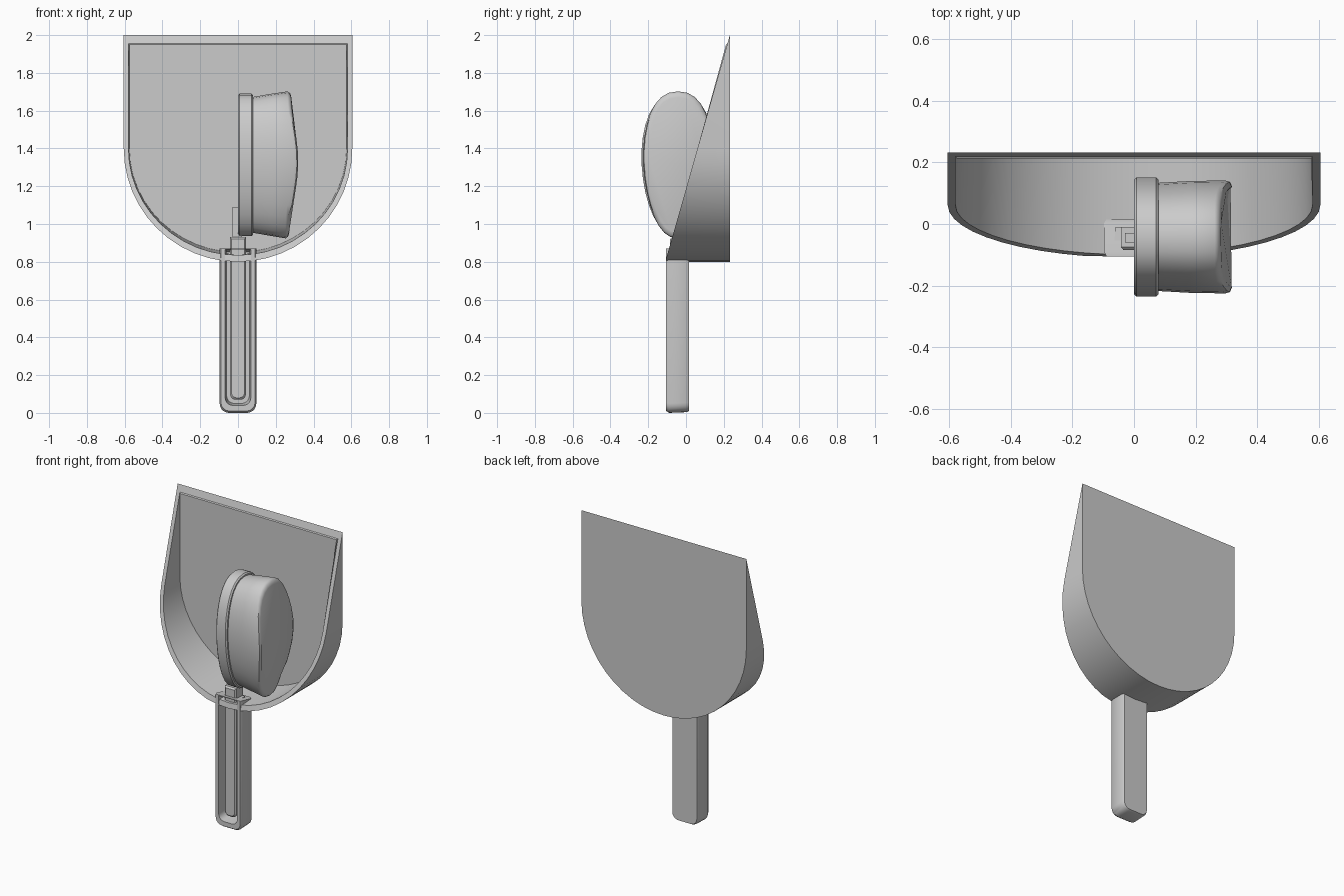
import bpy, bmesh
from math import sin, cos, pi, radians

if "Cube" in bpy.data.objects:
    bpy.data.objects.remove(bpy.data.objects["Cube"])


def loft(name, rings, angle=35):
    """Bridge equal-length rings of points and cap both ends."""
    bm = bmesh.new()
    loops = [[bm.verts.new(p) for p in r] for r in rings]
    for a, b in zip(loops, loops[1:]):
        n = len(a)
        for i in range(n):
            j = (i + 1) % n
            bm.faces.new((a[i], a[j], b[j], b[i]))
    bm.faces.new(loops[0][::-1])
    bm.faces.new(loops[-1])
    bmesh.ops.recalc_face_normals(bm, faces=bm.faces)
    me = bpy.data.meshes.new(name)
    bm.to_mesh(me)
    bm.free()
    ob = bpy.data.objects.new(name, me)
    bpy.context.collection.objects.link(ob)
    bpy.ops.object.select_all(action='DESELECT')
    ob.select_set(True)
    bpy.context.view_layer.objects.active = ob
    bpy.ops.object.shade_smooth_by_angle(angle=radians(angle))
    return ob


def shovel(rx, rz, top, y=None):
    """U-shaped outline; without y it lies on the sloping front plane."""
    pts = [(rx, top)]
    for i in range(25):
        t = pi * i / 24
        pts.append((rx * cos(t), 1.4 - rz * sin(t)))
    pts.append((-rx, top))
    return [(x, max(-0.105, 0.232 - 0.285 * (2 - z)) if y is None else y, z)
            for x, z in pts]


def bar(w, z0, z1, r, y):
    """Bar outline with rounded lower corners."""
    pts = [(w, z1)]
    for s, start in ((1, 0), (-1, pi / 2)):
        for i in range(6):
            t = start + pi / 2 * i / 5
            pts.append((s * (w - r) + r * cos(t), z0 + r - r * sin(t)))
    pts.append((-w, z1))
    return [(x, y, z) for x, z in pts]


# dustpan: back, outer wall, sloped rim, inner wall, floor
loft("dustpan", [shovel(0.605, 0.6, 2.0, 0.232), shovel(0.605, 0.6, 2.0),
                 shovel(0.58, 0.565, 1.955), shovel(0.575, 0.55, 1.95, 0.212)])

# hollow pan handle
loft("pan_handle", [bar(0.09, 0.01, 0.85, 0.045, 0.015),
                    bar(0.097, 0.004, 0.85, 0.05, 0.003),
                    bar(0.097, 0.0, 0.87, 0.05, -0.09),
                    bar(0.09, 0.01, 0.87, 0.045, -0.105),
                    bar(0.068, 0.04, 0.865, 0.04, -0.105),
                    bar(0.06, 0.05, 0.86, 0.04, -0.01)])

# brush handle resting in the groove
loft("brush_handle", [bar(0.042, 0.07, 0.93, 0.03, -0.01),
                      bar(0.042, 0.07, 0.93, 0.03, -0.075),
                      bar(0.034, 0.08, 0.92, 0.025, -0.085)])
tang = [(-0.03, 0.90), (0.02, 0.90), (0.02, 1.09), (-0.03, 1.09)]
loft("brush_tang", [[(x, y, z) for x, z in tang] for y in (-0.06, -0.03)])


def egg(x, s, dz=0.0, tip=False):
    """Oval brush outline in the yz plane, narrower at the bottom."""
    out = []
    for i in range(32):
        t = 2 * pi * i / 32
        c, n = cos(t), sin(t)
        y = -0.042 + (0.193 + s) * abs(c) ** 0.85 * (1 if c > 0 else -1) * (1 + 0.1 * n)
        z = 1.313 + (0.377 + s + dz) * n
        px = x + 0.018 * cos((z - 1.33) * 9) - (0.012 if z < 1.1 else 0) if tip else x
        out.append((px, y, z))
    return out


# brush backing plate
loft("brush_block", [egg(0.0, -0.008), egg(0.008, 0), egg(0.072, 0),
                     egg(0.08, -0.008)])

# flared bristle mass with a wavy tip
loft("bristles", [egg(0.075, -0.018), egg(0.18, -0.012, 0.012),
                  egg(0.28, -0.010, 0.022, True), egg(0.294, -0.014, 0.016, True),
                  egg(0.301, -0.03, 0.01, True)], 45)
